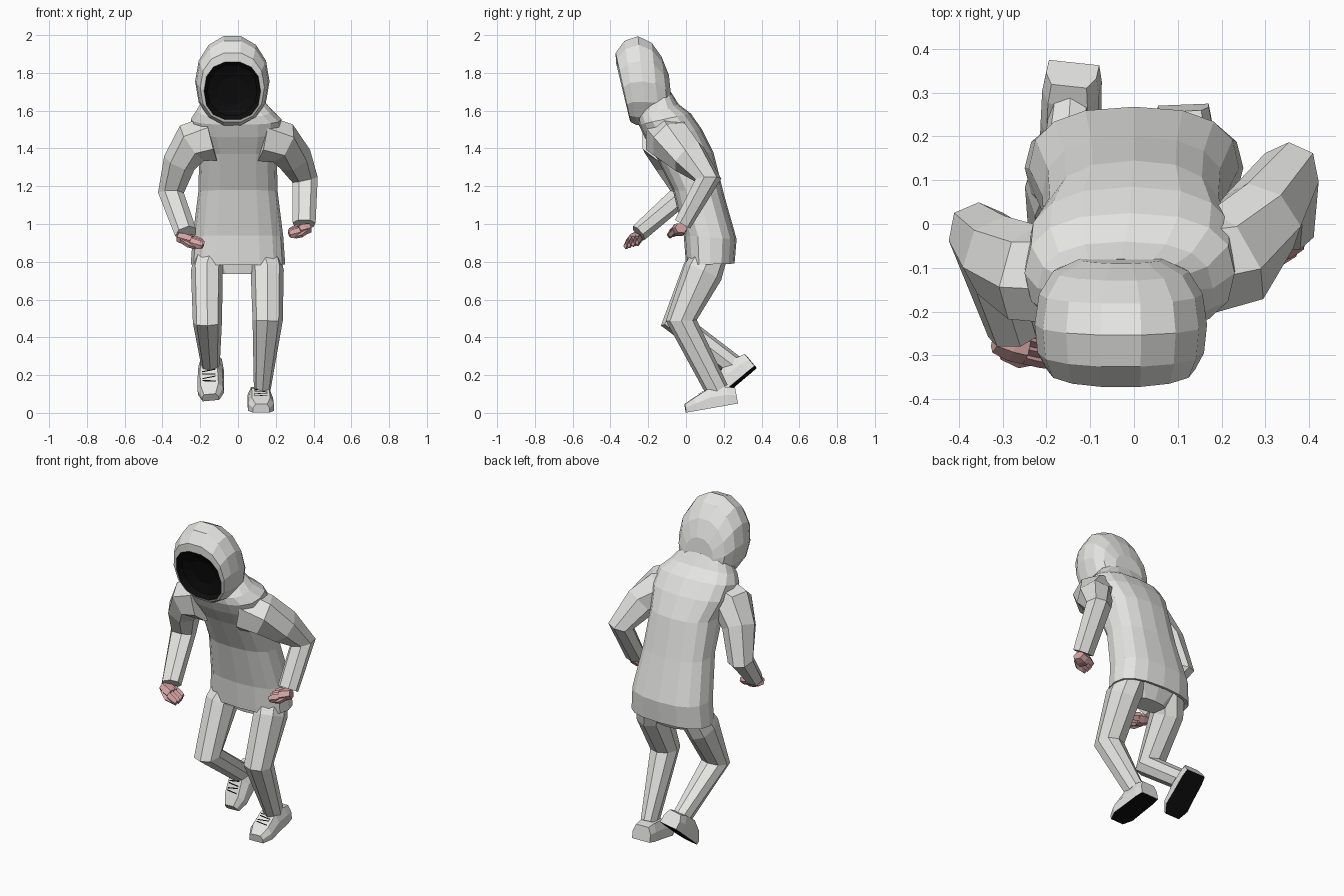
import bpy, bmesh, math
from mathutils import Vector, Matrix

if "Cube" in bpy.data.objects:
    bpy.data.objects.remove(bpy.data.objects["Cube"])


def material(name, col):
    m = bpy.data.materials.new(name)
    m.diffuse_color = (*col, 1)
    m.use_nodes = True
    m.node_tree.nodes["Principled BSDF"].inputs["Base Color"].default_value = m.diffuse_color
    return m


CLOTH = material("off white cloth", (0.78, 0.78, 0.76))
BLACK = material("black", (0.004, 0.004, 0.004))
SKIN = material("pink skin", (0.66, 0.37, 0.37))


def skin_rings(bm, rings, cap0=True, cap1=True):
    vs = [[bm.verts.new(p) for p in r] for r in rings]
    n = len(vs[0])
    for a, b in zip(vs, vs[1:]):
        for i in range(n):
            j = (i + 1) % n
            bm.faces.new((a[i], a[j], b[j], b[i]))
    if cap0:
        bm.faces.new(vs[0][::-1])
    if cap1:
        bm.faces.new(vs[-1])


def finish(name, bm, mats, recalc=True):
    if recalc:
        bmesh.ops.recalc_face_normals(bm, faces=bm.faces)
    me = bpy.data.meshes.new(name)
    bm.to_mesh(me)
    bm.free()
    for m in mats:
        me.materials.append(m)
    ob = bpy.data.objects.new(name, me)
    bpy.context.collection.objects.link(ob)
    return ob


def spow(v, e):
    return math.copysign(abs(v) ** e, v)


def oval(c, u, v, n, e=1.0):
    """Ring of n points round c, spanned by half axes u and v."""
    out = []
    for i in range(n):
        a = 2 * math.pi * i / n
        out.append(Vector(c) + Vector(u) * spow(math.cos(a), e) + Vector(v) * spow(math.sin(a), e))
    return out


def tube_rings(pts, n, ref):
    """pts: (x, y, z, half size along ref, half size across)."""
    cs = [Vector(p[:3]) for p in pts]
    rings = []
    for i, p in enumerate(pts):
        t = Vector()
        if i > 0:
            t += (cs[i] - cs[i - 1]).normalized()
        if i < len(pts) - 1:
            t += (cs[i + 1] - cs[i]).normalized()
        t.normalize()
        r = Vector(ref)
        u = (r - t * r.dot(t)).normalized()
        rings.append(oval(cs[i], u * p[3], t.cross(u) * p[4], n, 0.9))
    return rings


def tube(name, pts, n, ref, mat):
    bm = bmesh.new()
    skin_rings(bm, tube_rings(pts, n, ref))
    return finish(name, bm, [mat])


# Hoodie body: front (y, z), back (y, z), half width, x centre
def body_ring(fy, fz, by, bz, hw, cx=0.0, n=16):
    f, b = Vector((cx, fy, fz)), Vector((cx, by, bz))
    return oval((f + b) / 2, (hw, 0, 0), (b - f) / 2, n, 0.8)


bm = bmesh.new()
skin_rings(bm, [body_ring(*r) for r in [
    (0.03, 0.87, 0.235, 0.87, 0.215),
    (0.025, 0.79, 0.235, 0.795, 0.23),
    (0.0, 0.783, 0.257, 0.79, 0.25),
    (-0.012, 0.94, 0.268, 0.92, 0.240),
    (-0.07, 1.18, 0.20, 1.16, 0.21),
    (-0.165, 1.37, 0.145, 1.38, 0.205),
    (-0.22, 1.46, 0.085, 1.50, 0.24, -0.005),
    (-0.25, 1.525, 0.025, 1.585, 0.24, -0.01),
    (-0.255, 1.565, -0.04, 1.635, 0.20, -0.02),
    (-0.22, 1.63, -0.08, 1.70, 0.155, -0.03)]])
finish("hoodie_body", bm, [CLOTH])


# Hood, built from the face opening backwards
def hood_ring(y, top, bot, rx, tilt, e=0.96):
    h = (top - bot) / 2
    return oval((-0.03, y, (top + bot) / 2), (rx, 0, 0), (0, -tilt * h, h), 14, e)


bm = bmesh.new()
skin_rings(bm, [hood_ring(*r) for r in [
    (-0.335, 1.86, 1.55, 0.150, 0.24, 0.85),
    (-0.332, 1.91, 1.535, 0.170, 0.22, 0.9),
    (-0.295, 1.975, 1.52, 0.190, 0.14),
    (-0.23, 2.0, 1.51, 0.197, 0.10),
    (-0.16, 1.965, 1.52, 0.187, 0.10),
    (-0.108, 1.89, 1.53, 0.155, 0.12),
    (-0.08, 1.79, 1.58, 0.095, 0.10)]], cap0=False)
finish("hood", bm, [CLOTH])

# Dark hollow under the hood
bm = bmesh.new()
skin_rings(bm, [hood_ring(*r) for r in [
    (-0.335, 1.86, 1.55, 0.150, 0.24, 0.85),
    (-0.305, 1.84, 1.57, 0.132, 0.24),
    (-0.285, 1.78, 1.63, 0.075, 0.24)]], cap0=False)
finish("face_hollow", bm, [BLACK])

# Sleeves, wide at the shoulder
tube("left_sleeve", [(0.12, -0.10, 1.455, 0.125, 0.125), (0.225, -0.075, 1.435, 0.12, 0.115),
                     (0.295, 0.015, 1.355, 0.10, 0.095), (0.355, 0.115, 1.235, 0.072, 0.07),
                     (0.35, -0.02, 1.0, 0.048, 0.062)], 7, (0, 1, 0), CLOTH)
tube("right_sleeve", [(-0.14, -0.12, 1.455, 0.12, 0.125), (-0.24, -0.115, 1.43, 0.115, 0.115),
                      (-0.308, -0.075, 1.33, 0.098, 0.09), (-0.355, -0.02, 1.16, 0.072, 0.07),
                      (-0.275, -0.25, 0.95, 0.048, 0.06)], 7, (0, 1, 0), CLOTH)


# Hands: palm, four fingers and a thumb
def hand(name, wrist, tip):
    w, t = Vector(wrist), Vector(tip)
    d = t - w
    k = w + d * 0.5
    bm = bmesh.new()
    skin_rings(bm, tube_rings([(*(w - d * 0.15), 0.034, 0.028), (*(w + d * 0.2), 0.044, 0.033),
                               (*k, 0.044, 0.03)], 6, (0, 1, 0)))
    for i in range(4):
        o = Vector((0, (i - 1.5) * 0.021, (i - 1.5) * 0.006))
        end = t + o + d * (0.1 - 0.06 * abs(i - 1.5))
        skin_rings(bm, tube_rings([(*(k + o - d * 0.1), 0.013, 0.026), (*(w + d * 0.8 + o), 0.013, 0.024),
                                   (*end, 0.010, 0.017)], 4, (0, 1, 0)))
    th = w + Vector((0, -0.03, -0.01))
    skin_rings(bm, tube_rings([(*th, 0.016, 0.016), (*(th + d * 0.35 + Vector((0, -0.012, -0.015))), 0.014, 0.014),
                               (*(th + d * 0.7 + Vector((0, 0, -0.018))), 0.009, 0.009)], 4, (0, 1, 0)))
    finish(name, bm, [SKIN])


hand("left_hand", (0.365, -0.03, 0.975), (0.275, -0.06, 0.952))
hand("right_hand", (-0.30, -0.265, 0.925), (-0.19, -0.29, 0.893))

# Trousers
bm = bmesh.new()
skin_rings(bm, [oval((0, y, z), (w, 0, 0), (0, d, 0), 12, 0.85) for y, z, w, d in
                [(0.14, 0.95, 0.19, 0.09), (0.135, 0.83, 0.205, 0.09), (0.12, 0.735, 0.11, 0.06)]])
finish("trouser_seat", bm, [CLOTH])
tube("left_trouser_leg", [(0.122, 0.145, 0.87, 0.095, 0.085), (0.155, 0.09, 0.745, 0.088, 0.105),
                          (0.157, -0.025, 0.49, 0.08, 0.082), (0.128, 0.165, 0.12, 0.044, 0.062)],
     8, (1, 0, 0), CLOTH)
tube("right_trouser_leg", [(-0.125, 0.145, 0.87, 0.095, 0.085), (-0.165, 0.08, 0.745, 0.085, 0.102),
                           (-0.162, -0.055, 0.48, 0.077, 0.08), (-0.145, 0.265, 0.24, 0.048, 0.058)],
     8, (1, 0, 0), CLOTH)


# Shoes: lofted from heel to toe, black sole by face direction, lace strips
def shoe(name, loc, pitch, yaw, roll):
    bm = bmesh.new()
    rings = []
    for y, w, h in [(0.137, 0.058, 0.085), (0.09, 0.065, 0.098), (0.0, 0.066, 0.105),
                    (-0.085, 0.069, 0.07), (-0.14, 0.044, 0.045)]:
        rings.append([Vector(p) for p in [(-w, y, 0), (w, y, 0), (w, y, h * 0.55), (w * 0.7, y, h),
                                          (-w * 0.7, y, h), (-w, y, h * 0.55)]])
    skin_rings(bm, rings)
    bmesh.ops.recalc_face_normals(bm, faces=bm.faces)
    for f in bm.faces:
        f.material_index = 1 if f.normal.z < -0.9 else 0
    for i in range(4):
        y = -0.014 - i * 0.019
        s = 0.004 if i % 2 else -0.004
        quad = []
        for x, dy in [(-0.036, -0.003 + s), (0.036, -0.003 - s), (0.036, 0.003 - s), (-0.036, 0.003 + s)]:
            yy = y + dy
            quad.append(bm.verts.new((x, yy, 0.105 + yy * 0.412 + 0.004)))
        bm.faces.new(quad).material_index = 1
    rot = (Matrix.Rotation(yaw, 4, 'Z') @ Matrix.Rotation(pitch, 4, 'X') @ Matrix.Rotation(roll, 4, 'Y'))
    bm.transform(Matrix.Translation(loc) @ rot)
    finish(name, bm, [CLOTH, BLACK], recalc=False)


shoe("left_shoe", (0.118, 0.138, 0.026), math.radians(10), 0.04, 0.0)
shoe("right_shoe", (-0.14, 0.264, 0.155), math.radians(40), -0.03, -0.12)
